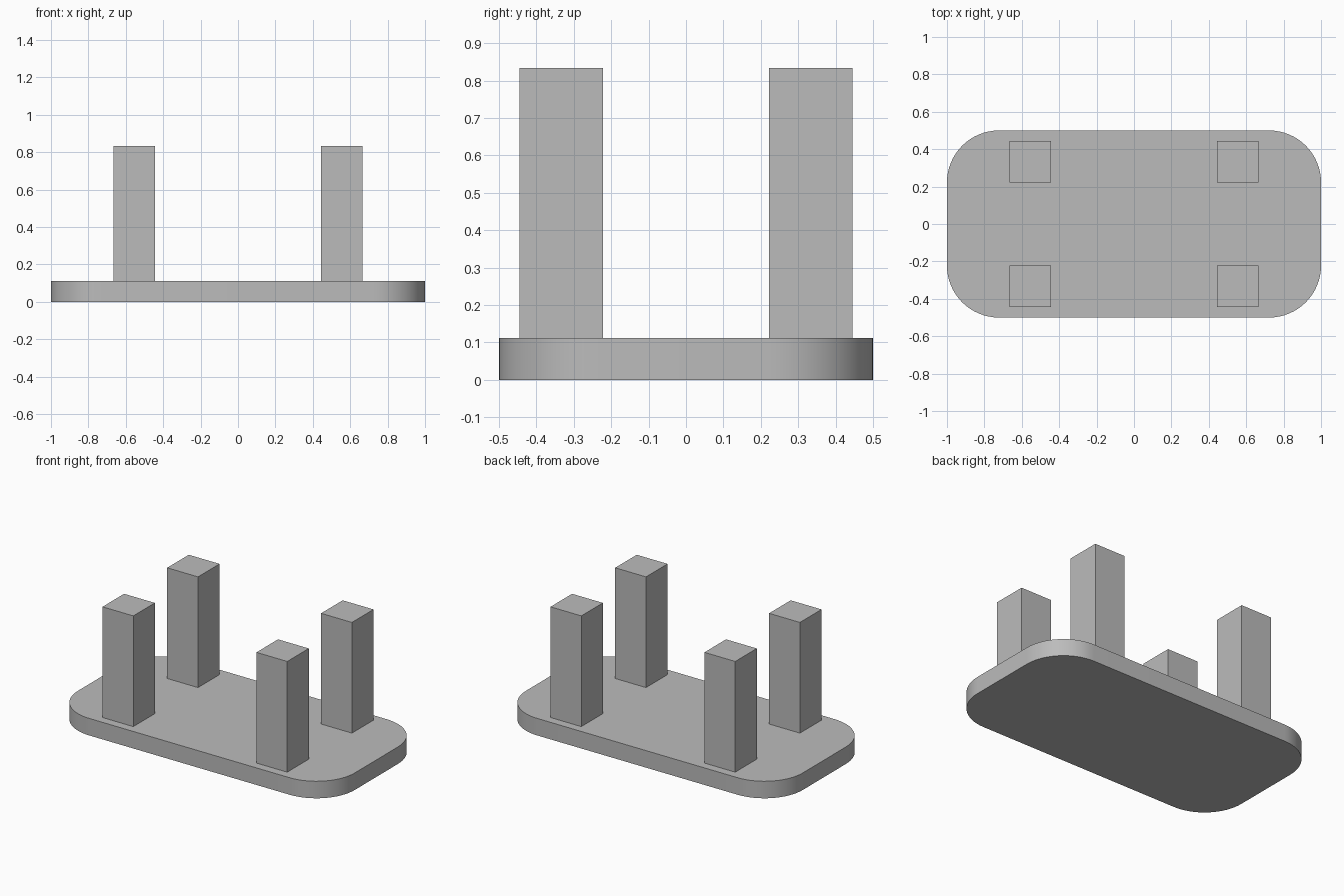
import bpy
import bmesh
import math

cube = bpy.data.objects.get("Cube")
if cube:
    bpy.data.objects.remove(cube, do_unlink=True)

U = 1 / 18            # modelling unit: the base is 36 x 18 units
BASE_H = 2 * U
RADIUS = 5 * U
POST_W = 4 * U
POST_H = 13 * U

grey = bpy.data.materials.new("plain_grey")
grey.use_nodes = True
colour = (0.5, 0.5, 0.5, 1)
grey.diffuse_color = colour
grey.node_tree.nodes["Principled BSDF"].inputs["Base Color"].default_value = colour


def add_object(name, bm):
    bmesh.ops.recalc_face_normals(bm, faces=bm.faces)
    mesh = bpy.data.meshes.new(name)
    bm.to_mesh(mesh)
    bm.free()
    mesh.materials.append(grey)
    obj = bpy.data.objects.new(name, mesh)
    bpy.context.collection.objects.link(obj)
    return obj


# Base plate: rounded rectangle outline, extruded upwards
bm = bmesh.new()
outline = []
steps = 16
for corner, (sx, sy) in enumerate([(1, 1), (-1, 1), (-1, -1), (1, -1)]):
    for i in range(steps + 1):
        a = math.pi / 2 * (corner + i / steps)
        outline.append(bm.verts.new((sx * (1 - RADIUS) + RADIUS * math.cos(a),
                                     sy * (0.5 - RADIUS) + RADIUS * math.sin(a), 0)))
bottom = bm.faces.new(outline)
top = bmesh.ops.extrude_face_region(bm, geom=[bottom], use_keep_orig=True)
bmesh.ops.translate(bm, vec=(0, 0, BASE_H),
                    verts=[v for v in top["geom"] if isinstance(v, bmesh.types.BMVert)])
base = add_object("base_plate", bm)
bpy.context.view_layer.objects.active = base
base.select_set(True)
bpy.ops.object.shade_smooth_by_angle(angle=math.radians(30))
base.select_set(False)

# Four square posts, standing on the plate
for side, sx in (("right", -1), ("left", 1)):
    for end, sy in (("front", -1), ("back", 1)):
        bm = bmesh.new()
        bmesh.ops.create_cube(bm, size=1)
        bmesh.ops.scale(bm, vec=(POST_W, POST_W, POST_H), verts=bm.verts)
        post = add_object(f"{end}_{side}_post", bm)
        post.location = (sx * 10 * U, sy * 6 * U, BASE_H + POST_H / 2)
